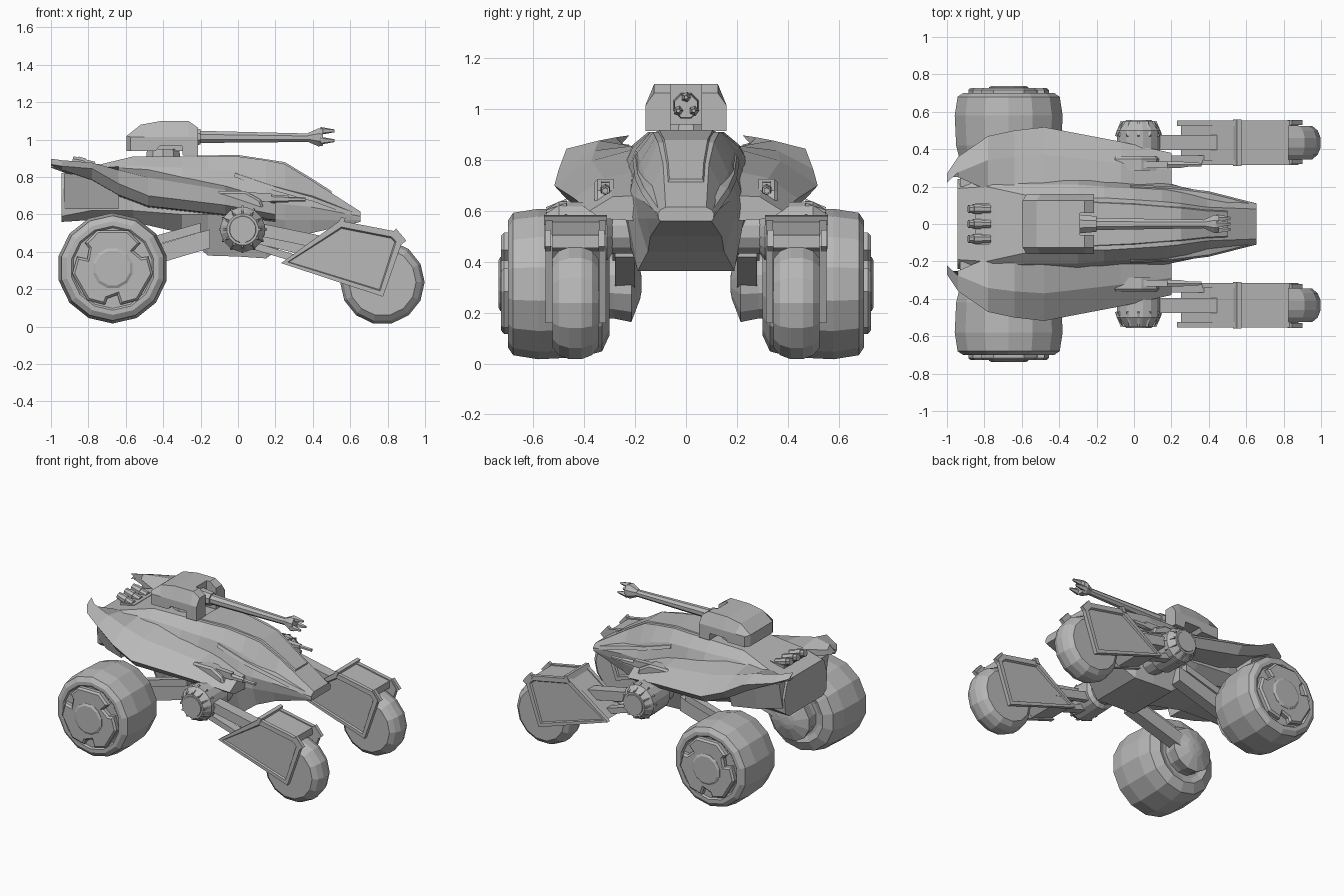
import bpy, bmesh, math
from mathutils import Vector

if "Cube" in bpy.data.objects:
    bpy.data.objects.remove(bpy.data.objects["Cube"], do_unlink=True)

GREY = (0.48, 0.48, 0.48, 1)
mat = bpy.data.materials.new("plain grey")
mat.use_nodes = True
mat.diffuse_color = GREY
mat.node_tree.nodes["Principled BSDF"].inputs["Base Color"].default_value = GREY


def finish(name, bm, mirror):
    bmesh.ops.remove_doubles(bm, verts=bm.verts, dist=0.0005)
    bmesh.ops.recalc_face_normals(bm, faces=bm.faces)
    mesh = bpy.data.meshes.new(name)
    bm.to_mesh(mesh)
    bm.free()
    mesh.materials.append(mat)
    ob = bpy.data.objects.new(name, mesh)
    bpy.context.collection.objects.link(ob)
    if mirror:
        mod = ob.modifiers.new("Mirror", 'MIRROR')
        mod.use_axis = (False, True, False)
        mod.use_mirror_merge = False
    return ob


def loft(name, rings, mirror=False):
    """Skin closed rings of equal length and cap both ends."""
    bm = bmesh.new()
    rows = [[bm.verts.new(p) for p in r] for r in rings]
    n = len(rows[0])
    for a, b in zip(rows, rows[1:]):
        for i in range(n):
            j = (i + 1) % n
            bm.faces.new((a[i], a[j], b[j], b[i]))
    bm.faces.new(rows[0])
    bm.faces.new(rows[-1])
    return finish(name, bm, mirror)


def prism(name, outline, y0, y1, mirror=True, chamfer=0.0, frame=0.0):
    """Extrude an x-z outline along y; frame sinks a panel in the outer face."""
    bm = bmesh.new()
    a = [bm.verts.new((x, y0, z)) for x, z in outline]
    b = [bm.verts.new((x, y1, z)) for x, z in outline]
    n = len(a)
    for i in range(n):
        j = (i + 1) % n
        bm.faces.new((a[i], a[j], b[j], b[i]))
    bm.faces.new(a)
    outer = bm.faces.new(b)
    bmesh.ops.recalc_face_normals(bm, faces=bm.faces)
    if chamfer:
        bmesh.ops.bevel(bm, geom=list(outer.edges), offset=chamfer, segments=1, affect='EDGES')
    if frame:
        bmesh.ops.inset_region(bm, faces=[outer], thickness=frame)
        bmesh.ops.inset_region(bm, faces=[outer], thickness=0.008, depth=-0.012)
    return finish(name, bm, mirror)


def revolve(name, x, z, profile, sides, mirror=True, turn=0.5):
    """Turn a (y, radius) profile about a sideways axle."""
    rings = []
    for y, r in profile:
        angles = [2 * math.pi * (i + turn) / sides for i in range(sides)]
        rings.append([(x + r * math.sin(t), y, z + r * math.cos(t)) for t in angles])
    return loft(name, rings, mirror)


def rod(name, p, q, r0, r1, sides=8, mirror=False):
    p, q = Vector(p), Vector(q)
    d = (q - p).normalized()
    u = d.cross(Vector((0, 0, 1))).normalized()
    v = u.cross(d)
    ang = [2 * math.pi * (i + 0.5) / sides for i in range(sides)]
    return loft(name, [[c + (u * math.cos(t) + v * math.sin(t)) * r for t in ang]
                       for c, r in ((p, r0), (q, r1))], mirror)


def beam(name, p, q, y0, y1, h):
    """Slanted bar between two x-z points."""
    (ax, az), (bx, bz) = p, q
    return prism(name, [(ax, az - h), (bx, bz - h), (bx, bz + h), (ax, az + h)], y0, y1)


# Hull: half sections from belly to roof, mirrored into full rings
hull = [
    (-0.945, [(.19, .56), (.23, .59), (.24, .70), (.21, .80), (.19, .82)]),
    (-0.79, [(.20, .57), (.25, .62), (.26, .74), (.23, .83), (.20, .855)]),
    (-0.56, [(.20, .56), (.28, .62), (.28, .74), (.21, .86), (.15, .91)]),
    (-0.30, [(.20, .50), (.28, .60), (.26, .74), (.21, .85), (.14, .91)]),
    (-0.16, [(.19, .38), (.27, .60), (.24, .72), (.20, .84), (.14, .91)]),
    (0.00, [(.19, .375), (.26, .60), (.22, .70), (.19, .83), (.13, .91)]),
    (0.15, [(.19, .365), (.23, .58), (.22, .67), (.18, .79), (.12, .89)]),
    (0.25, [(.15, .44), (.19, .57), (.20, .655), (.165, .75), (.11, .87)]),
    (0.39, [(.14, .50), (.16, .57), (.17, .64), (.14, .69), (.09, .785)]),
    (0.655, [(.10, .56), (.108, .57), (.11, .59), (.10, .605), (.08, .615)]),
]
loft("hull", [[(x, y, z) for y, z in s] + [(x, -y, z) for y, z in reversed(s)] for x, s in hull])

# Raised roof panel and side trim blades
loft("roof_panel", [[(x, -w, z - .03), (x, w, z - .03), (x, w - .015, z), (x, -w + .015, z)]
                    for x, w, z in ((-.22, .13, .915), (0, .12, .918), (.25, .10, .88), (.39, .085, .795), (.5, .08, .725))])
loft("side_trim", [[(x, y - .04, z), (x, y, z), (x, y - .01, z + .022), (x, y - .05, z + .03)]
                   for x, y, z in ((-.02, .21, .80), (.2, .20, .725), (.4, .175, .67), (.655, .11, .575))], True)

# Swept wings over the rear wheels: x, edge y, edge z, inner z, thickness
wing = [
    (-1.0, .27, .868, .868, .008), (-.94, .36, .858, .862, .02), (-.78, .47, .845, .85, .06),
    (-.64, .50, .765, .86, .06), (-.48, .518, .70, .85, .055), (-.07, .44, .65, .76, .05), (.20, .38, .60, .66, .03),
]
loft("wing", [[(x, .18 if x > -.9 else .25, zi), (x, .6 * y + .06, .45 * zi + .55 * z + .03), (x, y, z),
               (x, y - .05, z - t), (x, .18 if x > -.9 else .25, z - t - .01)]
              for x, y, z, zi, t in wing], True)

# Tail side panels below the wings
loft("tail_panel", [[(x, .2, .63), (x, y - .04, .63), (x, y, z), (x, .2, z)]
                    for x, y, z in ((-.93, .28, .82), (-.80, .38, .81), (-.64, .44, .75))], True)

# Turret: two cheeks around a set-back middle, on a neck
cheek = [(-.595, .94), (-.44, .94), (-.42, .965), (-.30, .965), (-.295, .915), (-.215, .915),
         (-.215, 1.065), (-.265, 1.10), (-.41, 1.10), (-.52, 1.08), (-.595, 1.02)]
loft("turret_cheek", [[(x, .06, z) for x, z in cheek],
                      [(x, .125, z) for x, z in cheek],
                      [(x + (.02 if x < -.5 else 0), .16, min(z, 1.015)) for x, z in cheek]], True)
prism("turret_core", [(-.595, .94), (-.29, .94), (-.29, 1.10), (-.41, 1.10), (-.52, 1.08), (-.595, 1.02)],
      -.06, .06, mirror=False)
rod("turret_neck", (-.40, 0, .88), (-.40, 0.0001, .95), .10, .09, 10)

# Main gun with a clawed muzzle
rod("gun_mantlet", (-.30, 0, 1.015), (-.20, 0, 1.015), .055, .045)
rod("gun_barrel", (-.25, 0, 1.015), (.40, 0, 1.01), .036, .024)
rod("muzzle_flare", (.375, 0, 1.012), (.43, 0, 1.012), .026, .052)
rod("muzzle_collar", (.43, 0, 1.012), (.455, 0, 1.012), .052, .048)
for k in range(3):
    t = math.radians(90 + 120 * k)
    c, s = math.cos(t), math.sin(t)
    rod("muzzle_claw", (.44, .035 * c, 1.012 + .035 * s), (.515, .035 * c, 1.012 + .035 * s), .022, .008, 5)

# Exhaust pipes on the rear deck
for y in (-.08, 0, .08):
    rod("exhaust_pipe", (-.885, y, .89), (-.77, y, .86), .024, .024)
    rod("exhaust_collar", (-.86, y, .884), (-.82, y, .873), .029, .029)
prism("exhaust_base", [(-.85, .80), (-.74, .82), (-.74, .87), (-.85, .86)], -.11, .11, mirror=False)

# Rear wheels, caps and inner cones
RX, RZ = -.67, .313
revolve("rear_wheel", RX, RZ, [(.315, .16), (.30, .20), (.33, .265), (.42, .288), (.58, .296),
                               (.68, .28), (.70, .25), (.70, .225), (.69, .215)], 14, turn=0)
cap = []
for base in (90, 210, 330):
    for off, r in ((-48, .20), (-22, .218), (22, .218), (48, .20), (50, .165), (70, .145)):
        t = math.radians(base + off)
        cap.append((RX + r * math.cos(t), RZ + r * math.sin(t)))
prism("rear_wheel_cap", cap, .68, .728, chamfer=.012)
revolve("rear_wheel_hub", RX, RZ, [(.70, .11), (.73, .11), (.738, .095)], 12)
revolve("rear_inner_cone", RX, RZ, [(.175, .03), (.18, .06), (.215, .155), (.285, .14), (.33, .14)], 12)

# Rear suspension arms
beam("rear_arm", (-.67, .315), (-.15, .47), .20, .28, .05)
beam("rear_strut", (-.55, .43), (-.20, .53), .24, .29, .025)

# Front wheels
revolve("front_wheel", .772, .238, [(.345, .13), (.345, .18), (.37, .21), (.41, .226), (.46, .226),
                                    (.50, .21), (.525, .18), (.525, .13)], 14)

# Front wheel housing: side plates and a filled top
plate = [(.23, .34), (.545, .567), (.84, .51), (.88, .46), (.775, .16)]
prism("fender_outer_plate", plate, .525, .553, frame=.035)
prism("fender_inner_plate", plate, .342, .315, frame=.035)
prism("fender_top", [(.25, .345), (.545, .56), (.825, .505), (.825, .455), (.56, .44), (.42, .285)], .33, .535)
prism("fender_lip", [(.53, .545), (.55, .585), (.575, .58), (.56, .545)], .31, .558)
for y in (.32, .53):
    prism("fender_prong", [(.82, .50), (.845, .525), (.90, .46), (.875, .44)], y, y + .025)

# Front pivots with ribs
PX, PZ = .025, .52
revolve("pivot_axle", PX, PZ, [(.15, .09), (.38, .09)], 12)
revolve("pivot_drum", PX, PZ, [(.29, .09), (.31, .115), (.50, .12), (.55, .085), (.55, .072), (.556, .07)], 16)
for k in range(12):
    t = 2 * math.pi * k / 12
    s, c = math.sin(t), math.cos(t)
    rod("pivot_rib", (PX + .122 * s, .47, PZ + .122 * c), (PX + .09 * s, .549, PZ + .09 * c), .008, .008, 4, True)

# Front suspension arms
beam("front_upper_arm", (.06, .53), (.45, .45), .395, .475, .035)
beam("front_lower_arm", (.06, .44), (.42, .33), .40, .46, .02)
beam("front_inner_arm", (.0, .50), (.40, .40), .325, .365, .03)

# Side guns on pods
prism("side_gun_pod", [(-.18, .64), (.14, .63), (.12, .68), (.04, .725), (-.10, .725), (-.15, .69)], .285, .36, chamfer=.012)
beam("side_gun_body", (-.02, .70), (.18, .69), .30, .335, .022)
rod("side_gun_barrel", (.12, .317, .685), (.36, .317, .68), .014, .012, 6, True)
rod("side_gun_sleeve", (.18, .317, .684), (.27, .317, .682), .022, .018, 6, True)
